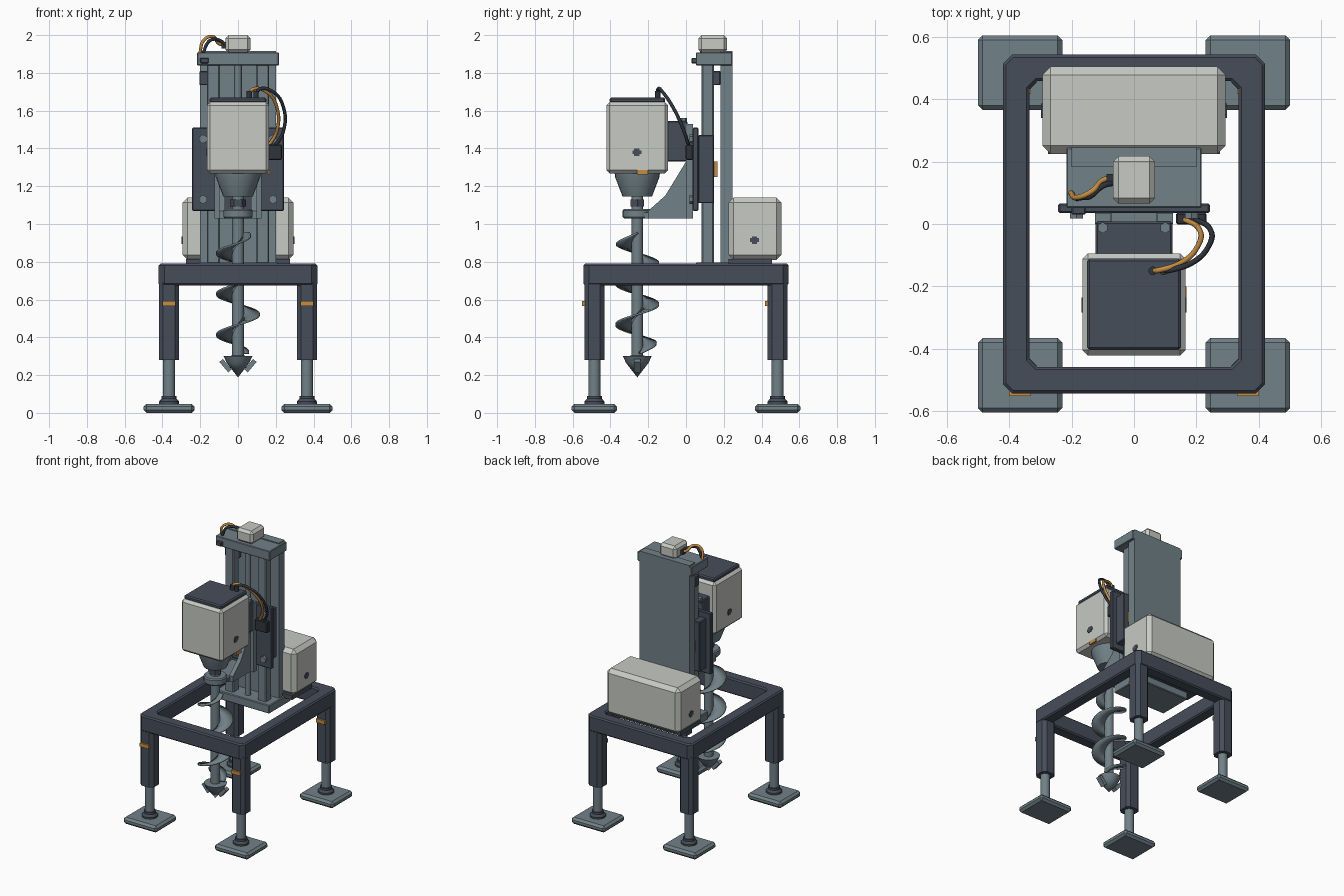
import bpy, bmesh
from math import sin, cos, pi, radians
from mathutils import Vector, Matrix

cube = bpy.data.objects.get("Cube")
if cube:
    bpy.data.objects.remove(cube, do_unlink=True)


def material(name, rgb):
    m = bpy.data.materials.new(name)
    m.use_nodes = True
    m.diffuse_color = (*rgb, 1)
    m.node_tree.nodes["Principled BSDF"].inputs["Base Color"].default_value = (*rgb, 1)
    return m


DARK = material("charcoal paint", (0.062, 0.075, 0.102))
SLATE = material("slate steel", (0.165, 0.22, 0.245))
LIGHT = material("light grey casing", (0.57, 0.585, 0.55))
ORANGE = material("orange marking", (0.56, 0.27, 0.06))
BLACK = material("black rubber", (0.03, 0.036, 0.045))


def finish(name, bm, mat, bevel=0, smooth=False):
    bmesh.ops.recalc_face_normals(bm, faces=bm.faces)
    if bevel:
        edges = [e for e in bm.edges if len(e.link_faces) == 2 and e.calc_face_angle() > 0.9]
        bmesh.ops.bevel(bm, geom=edges, offset=bevel, segments=1, affect='EDGES')
    me = bpy.data.meshes.new(name)
    bm.to_mesh(me)
    bm.free()
    me.materials.append(mat)
    ob = bpy.data.objects.new(name, me)
    bpy.context.collection.objects.link(ob)
    if smooth:
        bpy.ops.object.select_all(action='DESELECT')
        ob.select_set(True)
        bpy.context.view_layer.objects.active = ob
        bpy.ops.object.shade_smooth_by_angle(angle=radians(35))
    return ob


def box(name, x, y, z, mat, bevel=0):
    """Box between (low, high) pairs on each axis."""
    bm = bmesh.new()
    bmesh.ops.create_cube(bm, size=1)
    for v in bm.verts:
        v.co = [(a + b) / 2 + c * (b - a) for (a, b), c in zip((x, y, z), v.co)]
    return finish(name, bm, mat, bevel)


def lathe(name, profile, at, mat, sides=24):
    """Revolve (radius, height) points about a vertical axis."""
    bm = bmesh.new()
    verts = [bm.verts.new((r, 0, z)) for r, z in profile]
    edges = [bm.edges.new(p) for p in zip(verts, verts[1:])]
    bmesh.ops.spin(bm, geom=verts + edges, axis=(0, 0, 1), cent=(0, 0, 0),
                   steps=sides, angle=2 * pi)
    bmesh.ops.remove_doubles(bm, verts=bm.verts, dist=1e-4)
    bmesh.ops.translate(bm, verts=bm.verts, vec=(*at, 0))
    return finish(name, bm, mat, smooth=True)


def rod(name, r, z, at, mat, sides=24):
    return lathe(name, [(0, z[0]), (r, z[0]), (r, z[1]), (0, z[1])], at, mat, sides)


def prism(name, points, vec, mat, bevel=0):
    bm = bmesh.new()
    face = bm.faces.new([bm.verts.new(p) for p in points])
    out = bmesh.ops.extrude_face_region(bm, geom=[face])["geom"]
    bmesh.ops.translate(bm, verts=[g for g in out if isinstance(g, bmesh.types.BMVert)], vec=vec)
    return finish(name, bm, mat, bevel)


def octagon(w, d, c):
    """Rectangle of half sizes w, d with cut corners."""
    return [(w, c - d), (w, d - c), (w - c, d), (c - w, d),
            (-w, d - c), (-w, c - d), (c - w, -d), (w - c, -d)]


def cable(name, points, mat, r=0.009):
    cu = bpy.data.curves.new(name, 'CURVE')
    cu.dimensions = '3D'
    cu.bevel_depth, cu.bevel_resolution, cu.resolution_u = r, 2, 6
    cu.use_fill_caps = True
    sp = cu.splines.new('BEZIER')
    sp.bezier_points.add(len(points) - 1)
    for bp, p in zip(sp.bezier_points, points):
        bp.co = p
        bp.handle_left_type = bp.handle_right_type = 'AUTO'
    cu.materials.append(mat)
    bpy.context.collection.objects.link(bpy.data.objects.new(name, cu))


def bolt(name, at, facing, mat=SLATE, r=0.024):
    bm = bmesh.new()
    bmesh.ops.create_cone(bm, cap_ends=True, segments=6, radius1=r, radius2=r, depth=0.02)
    rot = Vector((0, 0, 1)).rotation_difference(Vector(facing)).to_matrix().to_4x4()
    bm.transform(Matrix.Translation(at) @ rot)
    finish(name, bm, mat)


# Base frame: a rectangular ring with cut corners
bm = bmesh.new()
loops = [[bm.verts.new((x, y, z)) for x, y in octagon(w, d, c)]
         for w, d, c, z in ((0.42, 0.543, 0.03, 0.675), (0.42, 0.543, 0.03, 0.79),
                            (0.335, 0.458, 0.025, 0.79), (0.335, 0.458, 0.025, 0.675))]
for a, b in zip(loops, loops[1:] + loops[:1]):
    for i in range(8):
        j = (i + 1) % 8
        bm.faces.new((a[i], a[j], b[j], b[i]))
finish("base_frame", bm, DARK, 0.009)

# Legs with telescoping feet
for sx, side in ((1, "left"), (-1, "right")):
    for sy, end in ((-1, "front"), (1, "rear")):
        cx, cy, tag = 0.365 * sx, 0.485 * sy, f"{end}_{side}"
        prism(f"leg_sleeve_{tag}", [(cx + x, cy + y, 0.28) for x, y in octagon(0.053, 0.053, 0.022)],
              (0, 0, 0.41), DARK)
        rod(f"leg_piston_{tag}", 0.032, (0.05, 0.30), (cx, cy), SLATE)
        lathe(f"foot_collar_{tag}", [(0, 0.04), (0.053, 0.04), (0.053, 0.06), (0.04, 0.075),
                                     (0.04, 0.09), (0, 0.09)], (cx, cy), DARK)
        box(f"foot_pad_{tag}", (cx - 0.135, cx + 0.135), (cy - 0.12, cy + 0.12), (0, 0.048), SLATE, 0.015)
        box(f"leg_mark_{tag}", (cx - 0.035, cx + 0.035), (cy - 0.066, cy - 0.05), (0.565, 0.592), ORANGE)

# Column: back plate, rails, feed screw, end plates
box("column_base", (-0.215, 0.215), (0.05, 0.30), (0.735, 0.795), SLATE, 0.005)
box("column_back", (-0.2, 0.2), (0.182, 0.245), (0.76, 1.915), SLATE)
box("column_cap", (-0.217, 0.217), (0.052, 0.245), (1.84, 1.908), SLATE, 0.004)
for s in (1, -1):
    box("column_rail", (0.13 * s - 0.034, 0.13 * s + 0.034), (0.083, 0.147), (0.78, 1.85), SLATE, 0.006)
rod("feed_screw", 0.02, (0.78, 1.85), (0, 0.115), SLATE, 16)
box("feed_motor", (-0.067, 0.067), (0.065, 0.218), (1.905, 2.0), LIGHT, 0.018)
box("limit_switch", (-0.205, -0.1), (0.14, 0.182), (1.735, 1.81), DARK, 0.004)
box("limit_switch_arm", (-0.2, -0.155), (0.03, 0.09), (1.85, 1.88), DARK, 0.004)

# Carriage riding on the rails
box("carriage_plate", (-0.243, 0.243), (0.035, 0.066), (1.07, 1.51), DARK, 0.005)
for s in (1, -1):
    box("carriage_slider", (0.14 * s - 0.07, 0.14 * s + 0.07), (0.064, 0.147), (1.11, 1.47), DARK, 0.005)
    box("carriage_mark", (0.15 * s - 0.03, 0.15 * s + 0.03), (0.145, 0.167), (1.25, 1.33), ORANGE)
    box("carriage_strip", (0.1 * s - 0.025, 0.1 * s + 0.025), (0.0, 0.036), (1.03, 1.53), SLATE)
    bolt("carriage_bolt", (0.185 * s, 0.028, 1.13), (0, -1, 0))
    bolt("carriage_bolt", (0.185 * s, 0.028, 1.45), (0, -1, 0))
    bolt("mount_bolt", (0.1 * s, -0.012, 1.552), (0, 0, 1), r=0.018)
    # Side gusset carrying the lower bearing
    side = [(0.035, 1.03), (-0.20, 1.03), (-0.20, 1.07), (-0.11, 1.15), (0.0, 1.33), (0.035, 1.33)]
    prism("bearing_gusset", [(0.085 * s - 0.015, y, z) for y, z in side], (0.03, 0, 0), SLATE)
box("bearing_floor", (-0.075, 0.075), (-0.22, 0.035), (1.03, 1.06), SLATE)
box("motor_mount", (-0.123, 0.123), (-0.12, 0.008), (1.33, 1.545), DARK, 0.006)
box("carriage_socket", (0.135, 0.232), (-0.002, 0.036), (1.34, 1.42), BLACK, 0.005)

# Drill motor
AXIS = (0, -0.258)
box("drill_motor", (-0.165, 0.165), (-0.422, -0.094), (1.268, 1.645), LIGHT, 0.018)
box("drill_motor_lid", (-0.15, 0.15), (-0.404, -0.11), (1.64, 1.67), DARK, 0.008)
box("drill_motor_mark", (0.16, 0.169), (-0.26, -0.2), (1.262, 1.287), ORANGE)
lathe("gear_cone", [(0, 1.275), (0.12, 1.275), (0.118, 1.25), (0.078, 1.145), (0, 1.145)], AXIS, SLATE)
rod("coupling_nut", 0.042, (1.092, 1.13), AXIS, DARK, 6)
lathe("bearing_ring", [(0, 1.03), (0.07, 1.03), (0.077, 1.038), (0.077, 1.072), (0.07, 1.08), (0, 1.08)],
      AXIS, SLATE)

# Auger: shaft, screw flight, tip and teeth
rod("auger_shaft", 0.031, (0.28, 1.16), AXIS, SLATE)
bm = bmesh.new()
low, high, pitch, count = 0.315, 0.955, 0.216, 110
rows = []
for i in range(count + 1):
    t = i / count
    z = low + (high - low) * t
    a = pi / 2 + 2 * pi * (z - 0.575) / pitch
    r = 0.06 + 0.056 * min(1, t * 10, (1 - t) * 10)
    rows.append([bm.verts.new((AXIS[0] + q * cos(a), AXIS[1] + q * sin(a), z)) for q in (0.025, r)])
for a, b in zip(rows, rows[1:]):
    bm.faces.new((a[0], a[1], b[1], b[0]))
flight = finish("auger_flight", bm, SLATE, smooth=True)
solid = flight.modifiers.new("thickness", 'SOLIDIFY')
solid.thickness, solid.offset = 0.01, 0
lathe("auger_tip", [(0, 0.305), (0.076, 0.3), (0.06, 0.265), (0, 0.188)], AXIS, SLATE, 16)
for s in (1, -1):
    tooth = box("auger_tooth", (-0.012, 0.012), (-0.018, 0.018), (-0.036, 0.036), SLATE)
    tooth.location = (0.066 * s, AXIS[1], 0.25)
    tooth.rotation_euler = (0, 0.7 * s, 0)

# Power box on the rear of the frame
box("power_box_base", (-0.275, 0.275), (0.225, 0.455), (0.785, 0.815), DARK)
box("power_box", (-0.294, 0.294), (0.225, 0.505), (0.81, 1.14), LIGHT, 0.027)

# Small latches on both sides of the casings
for s in (1, -1):
    for x, y, z in ((0.294, 0.363, 0.915), (0.165, -0.26, 1.38)):
        for w, h in ((0.024, 0.01), (0.014, 0.02)):
            box("latch", (x * s - 0.004, x * s + 0.004), (y - w, y + w), (z - h, z + h), DARK)

# Cables and their plugs
for i, mat in enumerate((ORANGE, BLACK)):
    d = 0.035 * i
    rod("motor_plug", 0.014, (1.665, 1.705), (0.06 + d, -0.15), BLACK, 12)
    cable("drill_cable", [(0.06 + d, -0.15, 1.69), (0.08 + d, -0.148, 1.715), (0.15 + d, -0.125, 1.70),
                          (0.205 + d, -0.07, 1.62), (0.205 + d, -0.01, 1.49), (0.16 + d, 0.015, 1.41)], mat)
    e = 0.018 * i
    cable("feed_cable", [(-0.06, 0.15 - e, 1.945), (-0.10, 0.14 - e, 1.955 + e), (-0.135 - e / 2, 0.105 - e, 1.992 - e),
                         (-0.18 + e, 0.085, 1.975 - e), (-0.203 + e, 0.10 - e, 1.90)], mat)
box("feed_motor_plug", (-0.088, -0.06), (0.125, 0.16), (1.93, 1.96), BLACK)
